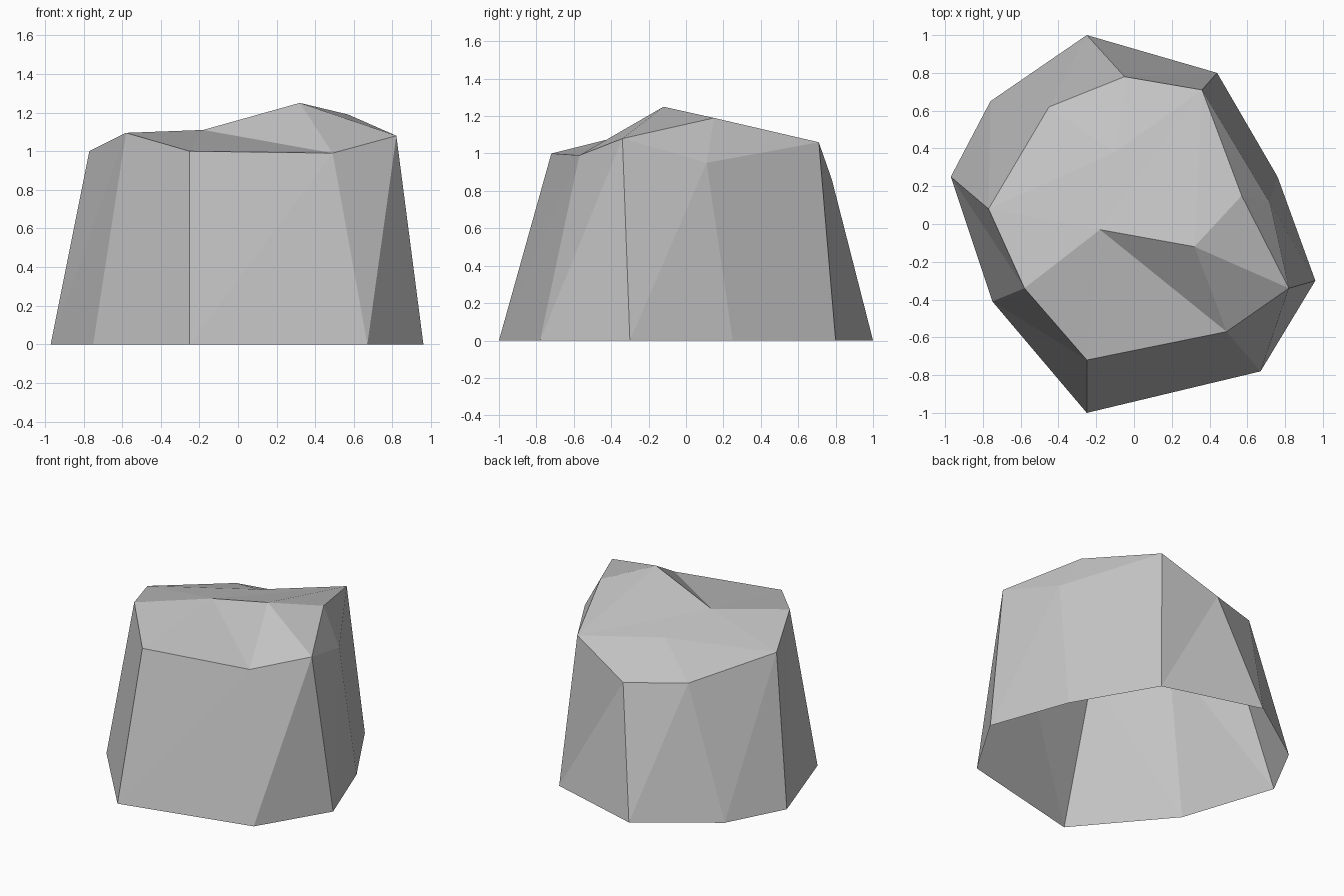
import bpy
import bmesh

cube = bpy.data.objects.get("Cube")
if cube:
    bpy.data.objects.remove(cube)

# Single stone colour
stone = bpy.data.materials.new("stone grey")
stone.use_nodes = True
colour = (0.55, 0.55, 0.55, 1)
stone.diffuse_color = colour
shader = next(n for n in stone.node_tree.nodes if n.type == 'BSDF_PRINCIPLED')
shader.inputs["Base Color"].default_value = colour

# Ground outline and shoulder outline, counter-clockwise from the front corner
base = [(-.25, -1), (.67, -.78), (.96, -.3), (.76, .25), (.44, .8),
        (-.25, 1), (-.76, .65), (-.97, .25), (-.75, -.41)]
shoulder = [(-.25, -.72, 1), (.49, -.57, .99), (.82, -.34, 1.08),
            (.72, .11, .95), (.36, .71, 1.06), (-.05, .78, .86),
            (-.45, .62, .9), (-.77, .08, 1), (-.58, -.34, 1.095)]

bm = bmesh.new()
b = [bm.verts.new((x, y, 0)) for x, y in base]
t = [bm.verts.new(p) for p in shoulder]

# Crown points
saddle = bm.verts.new((-.18, -.03, 1.11))
peak = bm.verts.new((.32, -.12, 1.25))
ridge = bm.verts.new((.57, .15, 1.19))
plateau = bm.verts.new((-.1, .38, 1.04))

# Chiselled side walls, open underneath
for i in range(len(b)):
    j = (i + 1) % len(b)
    bm.faces.new((b[i], b[j], t[j]))
    bm.faces.new((b[i], t[j], t[i]))


def fan(centre, rim):
    """Triangles from a crown point to each pair of rim points."""
    for p, q in zip(rim, rim[1:]):
        bm.faces.new((centre, p, q))


# Faceted crown
fan(saddle, [t[7], t[8], t[0], t[1], peak, t[4]])
fan(peak, [t[1], t[2], ridge, t[4]])
fan(ridge, [t[2], t[3], t[4]])
fan(plateau, [t[4], t[5], t[6], t[7], saddle, t[4]])

bmesh.ops.recalc_face_normals(bm, faces=bm.faces)
mesh = bpy.data.meshes.new("rock")
bm.to_mesh(mesh)
bm.free()
mesh.materials.append(stone)
rock = bpy.data.objects.new("rock", mesh)
bpy.context.collection.objects.link(rock)
